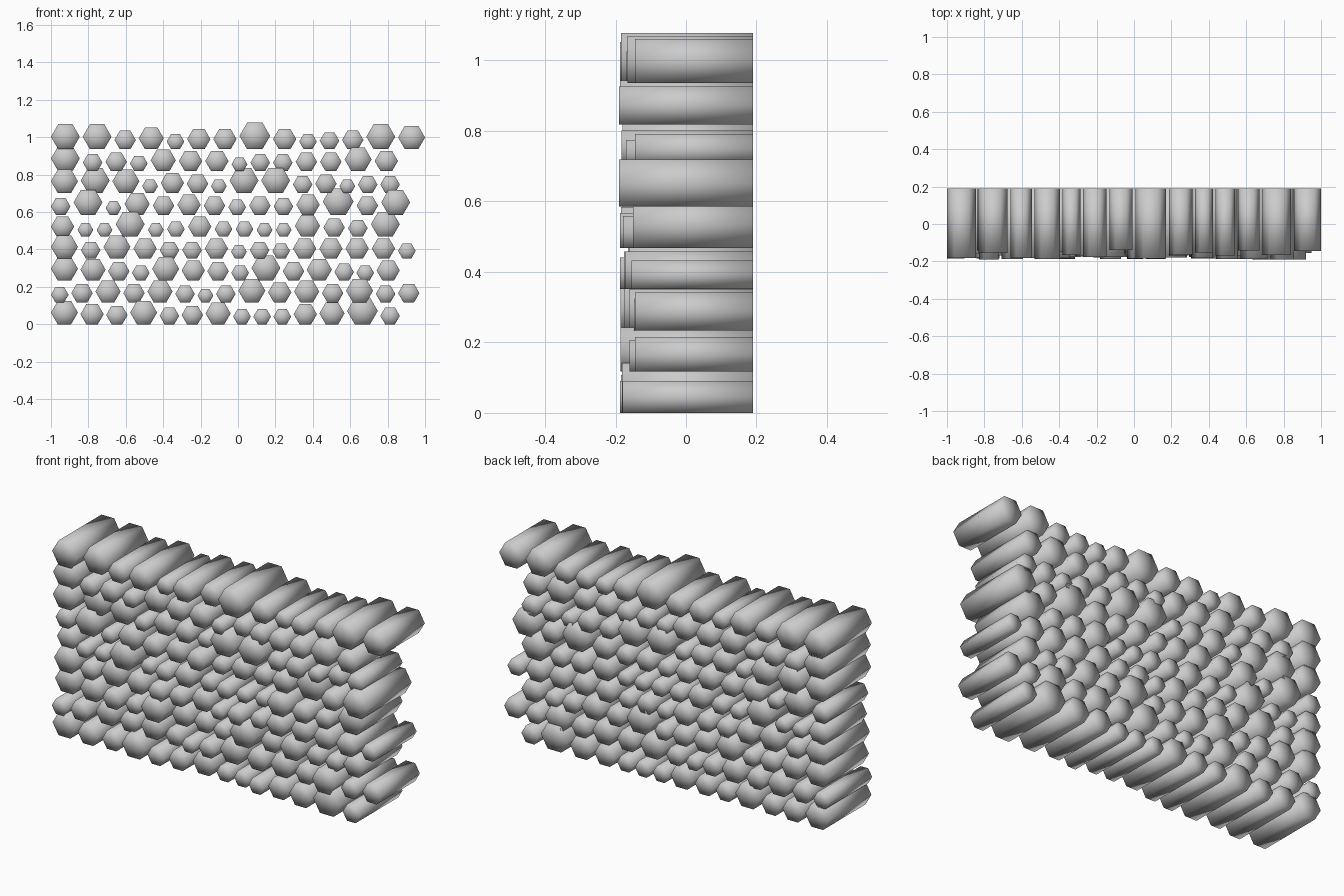
import bpy
import bmesh
import random
from math import sin, cos, sqrt, tau

random.seed(4)
cube = bpy.data.objects.get("Cube")
if cube:
    bpy.data.objects.remove(cube)

LEFT, BACK, ROW_STEP = -1.0, 0.19, 0.117
SIDES = 6

# Each row from the bottom up: log sizes (a = thinnest), right end, front of last log
ROWS = [
    ("gedgcdfbbbefic", 0.865, -0.18),
    ("bdfdfcacgefdgcd", 0.97, -0.145),
    ("gfdbgedbhdfcbe", 0.865, -0.145),
    ("gcgecceacbeeeeb", 0.95, -0.155),
    ("eaahabebbaafdch", 0.865, -0.15),
    ("chafdedbdceidh", 0.92, -0.19),
    ("ghgaedahhcdacc", 0.865, -0.145),
    ("hcdbfeeaccddge", 0.855, -0.19),
    ("hhdfbeeiebcdhg", 1.0, -0.145),
]

grey = bpy.data.materials.new("plain_grey")
grey.use_nodes = True
grey.diffuse_color = (0.6, 0.6, 0.6, 1)
grey.node_tree.nodes["Principled BSDF"].inputs["Base Color"].default_value = (0.6, 0.6, 0.6, 1)


def radius_of(letter):
    return 0.042 + 0.005 * (ord(letter) - ord("a"))


def add_log(bm, x, base, radius, front):
    """Hexagonal prism lying along y, resting on a flat side, with fan caps."""
    z = base + radius * sqrt(3) / 2
    rings, hubs = [], []
    for y in (front, BACK):
        rings.append([bm.verts.new((x + radius * cos(tau * i / SIDES), y,
                                    z + radius * sin(tau * i / SIDES)))
                      for i in range(SIDES)])
        hubs.append(bm.verts.new((x, y, z)))
    near, far = rings
    for i in range(SIDES):
        j = (i + 1) % SIDES
        bm.faces.new((near[i], far[i], far[j], near[j]))
        bm.faces.new((near[i], near[j], hubs[0]))
        bm.faces.new((far[j], far[i], hubs[1]))


# Stack the rows, spacing the logs evenly between both ends
for number, (sizes, right, last_front) in enumerate(ROWS):
    bm = bmesh.new()
    radii = [radius_of(letter) for letter in sizes]
    gap = (right - LEFT - 2 * sum(radii)) / (len(radii) - 1)
    x = LEFT
    for i, radius in enumerate(radii):
        last = i == len(radii) - 1
        front = last_front if last else random.uniform(-0.19, -0.14)
        add_log(bm, x + radius, number * ROW_STEP, radius, front)
        x += 2 * radius + gap
    bmesh.ops.recalc_face_normals(bm, faces=bm.faces)
    for face in bm.faces:
        face.smooth = True
    mesh = bpy.data.meshes.new(f"log_row_{number + 1}")
    bm.to_mesh(mesh)
    bm.free()
    mesh.materials.append(grey)
    bpy.context.collection.objects.link(bpy.data.objects.new(mesh.name, mesh))
